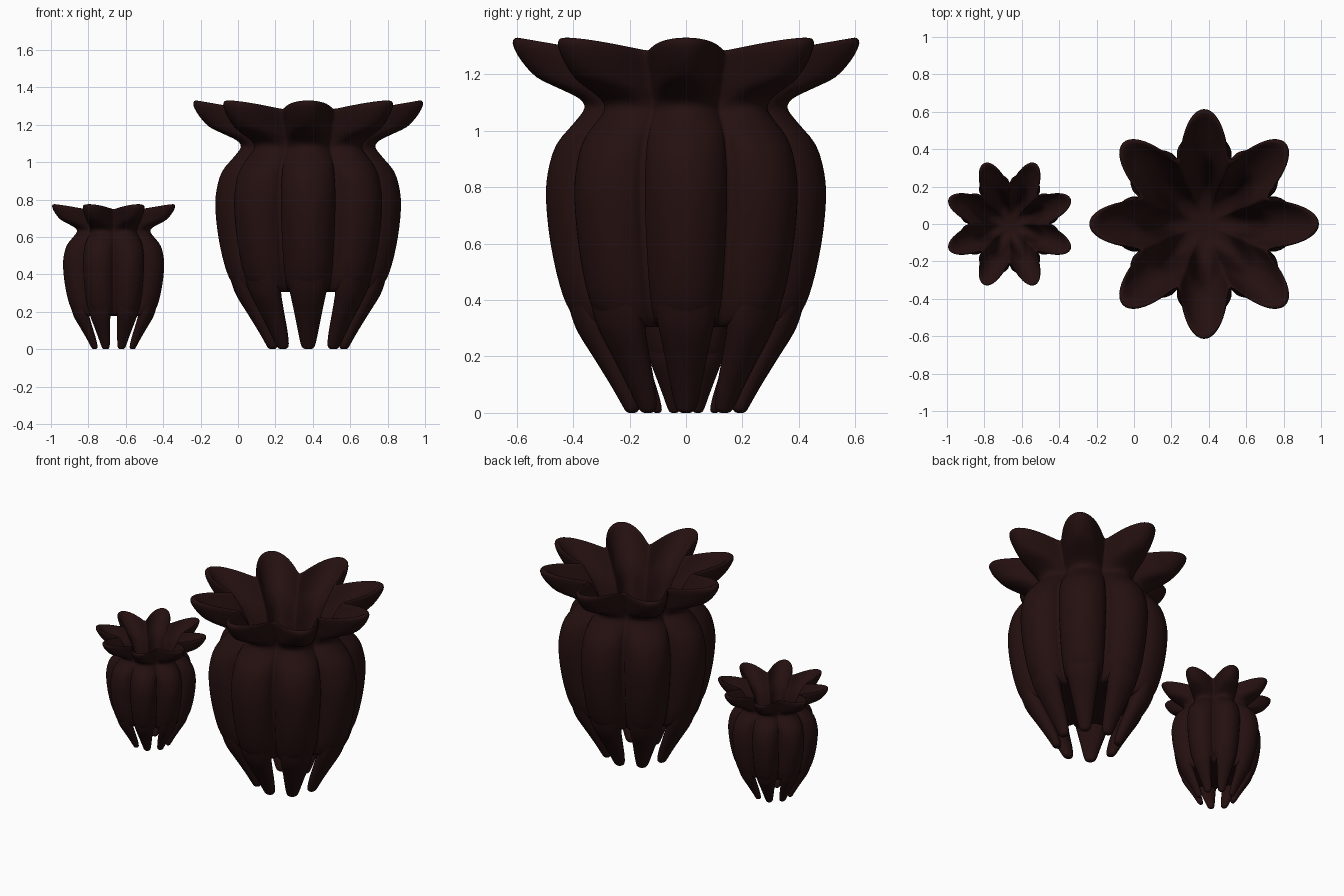
import bpy, bmesh, math

if "Cube" in bpy.data.objects:
    bpy.data.objects.remove(bpy.data.objects["Cube"])

mat = bpy.data.materials.new("dark maroon brown")
mat.diffuse_color = (0.018, 0.005, 0.005, 1)
mat.use_nodes = True
mat.node_tree.nodes["Principled BSDF"].inputs["Base Color"].default_value = mat.diffuse_color
N = 8          # lobes, petals and legs per pot
SEG = 192

# wall profile: z, radius at lobe centre, radius in groove (underside, outside, rim, funnel inside)
PROFILE = [
    (0.33, 0.0, 0.0), (0.32, 0.16, 0.14), (0.305, 0.29, 0.23), (0.315, 0.36, 0.28), (0.36, 0.41, 0.31),
    (0.45, 0.447, 0.34), (0.6, 0.48, 0.365), (0.75, 0.496, 0.38), (0.85, 0.49, 0.38),
    (0.95, 0.46, 0.365), (1.03, 0.395, 0.335), (1.08, 0.36, 0.31), (1.115, 0.38, 0.305),
    (1.15, 0.45, 0.31), (1.19, 0.53, 0.325), (1.25, 0.585, 0.345), (1.30, 0.612, 0.365),
    (1.325, 0.61, 0.368), (1.325, 0.585, 0.35), (1.27, 0.52, 0.315), (1.20, 0.43, 0.28),
    (1.12, 0.35, 0.25), (1.0, 0.31, 0.22), (0.8, 0.26, 0.185), (0.66, 0.20, 0.15),
    (0.6, 0.10, 0.09), (0.59, 0.0, 0.0)]

# leg: z, outer radius, half width, half depth
LEG = [(0.52, 0.44, 0.04, 0.03), (0.42, 0.425, 0.1, 0.06), (0.34, 0.405, 0.103, 0.07),
       (0.28, 0.38, 0.092, 0.066), (0.2, 0.33, 0.075, 0.055), (0.1, 0.268, 0.055, 0.042),
       (0.03, 0.228, 0.04, 0.031), (0.008, 0.215, 0.029, 0.023), (0.0, 0.203, 0.014, 0.011)]


def smooth_rows(pts, n):
    """Catmull-Rom through the rows."""
    out = []
    for i in range(len(pts) - 1):
        a, b, c, d = (pts[max(i - 1, 0)], pts[i], pts[i + 1], pts[min(i + 2, len(pts) - 1)])
        for k in range(n):
            t = k / n
            out.append([0.5 * (2 * q + (r - p) * t + (2 * p - 5 * q + 4 * r - s) * t * t
                               + (3 * q - p - 3 * r + s) * t ** 3) for p, q, r, s in zip(a, b, c, d)])
    return out + [list(pts[-1])]


def loft(bm, rings):
    """Skin a list of closed rings and cap both ends."""
    rows = [[bm.verts.new(p) for p in ring] for ring in rings]
    n = len(rows[0])
    for a, b in zip(rows, rows[1:]):
        for j in range(n):
            bm.faces.new((a[j], a[(j + 1) % n], b[(j + 1) % n], b[j]))
    bm.faces.new(rows[0][::-1])
    bm.faces.new(rows[-1])


def finish(bm, name, loc, sxy, sz, turn):
    bmesh.ops.remove_doubles(bm, verts=bm.verts, dist=1e-5)
    bmesh.ops.recalc_face_normals(bm, faces=bm.faces)
    me = bpy.data.meshes.new(name)
    bm.to_mesh(me)
    bm.free()
    me.materials.append(mat)
    me.shade_smooth()
    ob = bpy.data.objects.new(name, me)
    ob.location, ob.scale, ob.rotation_euler = loc, (sxy, sxy, sz), (0, 0, turn)
    bpy.context.collection.objects.link(ob)


def pot(name, x, sxy, sz, turn):
    # lobed body flaring into trough-shaped petals, funnel inside
    bm = bmesh.new()
    rings = []
    rows = smooth_rows(PROFILE, 3)
    top = max(range(len(rows)), key=lambda i: rows[i][0])
    for i, (z, lobe, groove) in enumerate(rows):
        lobe, groove = max(lobe, 0.002), max(groove, 0.002)
        t = min(max((z - 1.0) / 0.2, 0), 1)
        power = 0.62 + 0.85 * t if i <= top else 1.45
        ring = []
        for j in range(SEG):
            a = 2 * math.pi * j / SEG
            f = abs(math.cos(N / 2 * a)) ** power
            r = groove + (lobe - groove) * f
            dip = 0.045 * t * (1 - f)
            ring.append((r * math.cos(a), r * math.sin(a), z - dip))
        rings.append(ring)
    loft(bm, rings)
    finish(bm, name + "_body", (x, 0, 0), sxy, sz, turn)

    # tapering legs under each lobe
    bm = bmesh.new()
    for k in range(N):
        a = 2 * math.pi * k / N
        c, s = math.cos(a), math.sin(a)
        rings = []
        for z, r, w, d in smooth_rows(LEG, 3):
            ring = []
            for j in range(20):
                b = 2 * math.pi * j / 20
                u, v = r - d + d * math.cos(b), w * math.sin(b)
                ring.append((u * c - v * s, u * s + v * c, z))
            rings.append(ring)
        loft(bm, rings)
    finish(bm, name + "_legs", (x, 0, 0), sxy, sz, turn)


pot("large_pot", 0.375, 1.0, 1.0, 0)
pot("small_pot", -0.665, 0.575, 0.583, math.pi / N)
